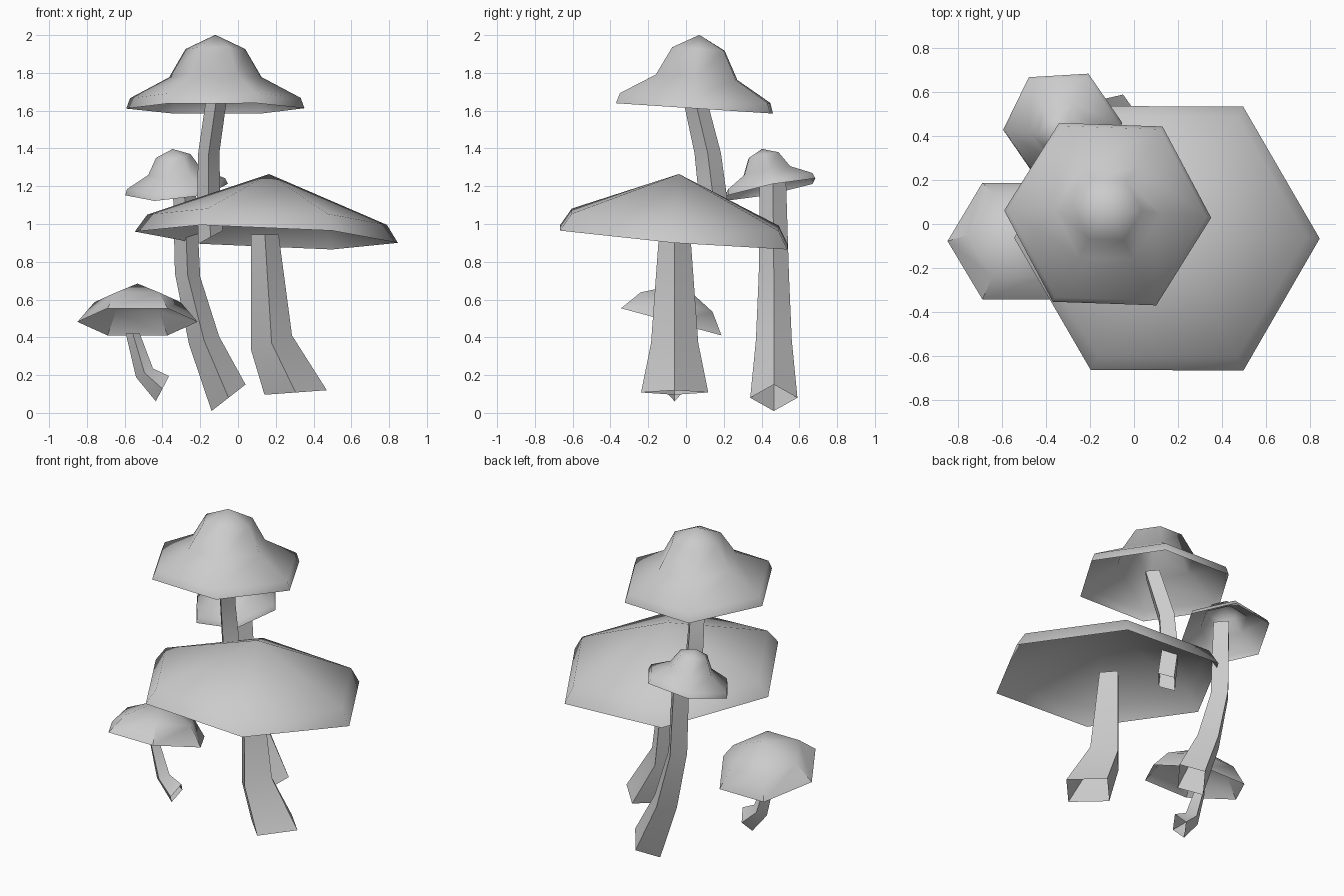
import bpy, bmesh, math
from mathutils import Vector, Matrix

if "Cube" in bpy.data.objects:
    bpy.data.objects.remove(bpy.data.objects["Cube"])

grey = bpy.data.materials.new("soft_grey")
grey.use_nodes = True
COLOUR = (0.6, 0.6, 0.6, 1)
grey.diffuse_color = COLOUR
grey.node_tree.nodes["Principled BSDF"].inputs["Base Color"].default_value = COLOUR


def loft(name, rings, tip=None, smooth_angle=180, outward=True):
    """Bridge equal rings of points into an open shell, optionally closed at a tip."""
    bm = bmesh.new()
    loops = [[bm.verts.new(p) for p in ring] for ring in rings]
    n = len(loops[0])
    for low, high in zip(loops, loops[1:]):
        for i in range(n):
            j = (i + 1) % n
            bm.faces.new((low[i], low[j], high[j], high[i]))
    if tip is not None:
        top = bm.verts.new(tip)
        for i in range(n):
            bm.faces.new((loops[-1][i], loops[-1][(i + 1) % n], top))
    mesh = bpy.data.meshes.new(name)
    bm.to_mesh(mesh)
    bm.free()
    mesh.materials.append(grey)
    obj = bpy.data.objects.new(name, mesh)
    bpy.context.collection.objects.link(obj)
    bpy.ops.object.select_all(action='DESELECT')
    obj.select_set(True)
    bpy.context.view_layer.objects.active = obj
    if smooth_angle >= 180:
        bpy.ops.object.shade_smooth()
    else:
        bpy.ops.object.shade_smooth_by_angle(angle=math.radians(smooth_angle))
    return obj


def cap(name, centre, slope, profile, height, scale=1, turn=0, smooth_angle=180):
    """Hollow six-sided cap: profile of (radius, height), tilted by the rim slope."""
    normal = Vector((-slope[0], -slope[1], 1)).normalized()
    tilt = Vector((0, 0, 1)).rotation_difference(normal).to_matrix().to_4x4()
    place = Matrix.Translation(centre) @ tilt @ Matrix.Scale(scale, 4)
    angles = [math.radians(turn + 60 * i) for i in range(6)]
    rings = [[place @ Vector((r * math.cos(a), r * math.sin(a), h)) for a in angles]
             for r, h in profile]
    return loft(name, rings, place @ Vector((0, 0, height)), smooth_angle)


def stem(name, sections):
    """Four-sided bent stem: each section is centre, (half x, rise), half y."""
    rings = []
    for centre, (hx, hz), hy in sections:
        c = Vector(centre)
        across, deep = Vector((hx, 0, hz)), Vector((0, hy, 0))
        rings.append([c + across, c + deep, c - across, c - deep])
    return loft(name, rings, smooth_angle=60)


BELL = [(0.472, 0), (0.452, 0.055), (0.245, 0.165), (0.158, 0.315)]

# Wide mushroom
cap("wide_cap", (0.15, -0.065, 0.93), (-0.043, -0.083),
    [(0.697, 0), (0.635, 0.093)], 0.336)
stem("wide_stem", [((0.305, -0.06, 0.108), (0.165, 0.012), 0.178),
                   ((0.178, -0.06, 0.37), (0.108, 0.04), 0.125),
                   ((0.142, -0.06, 0.945), (0.073, 0), 0.083)])

# Tall mushroom growing through the wide cap
cap("tall_cap", (-0.12, 0.045, 1.612), (0, -0.066), BELL, 0.39, turn=-2)
stem("tall_stem", [((-0.145, 0.125, 0.93), (0.065, 0.035), 0.07),
                   ((-0.155, 0.145, 1.12), (0.062, 0.01), 0.075),
                   ((-0.155, 0.115, 1.375), (0.056, 0), 0.07),
                   ((-0.11, 0.04, 1.69), (0.055, 0), 0.062)])

# Back mushroom with a long curved stem
cap("back_cap", (-0.325, 0.445, 1.182), (0.1, 0.2), BELL, 0.38, scale=0.58, turn=4)
stem("back_stem", [((-0.05, 0.465, 0.08), (0.09, 0.07), 0.125),
                   ((-0.18, 0.465, 0.385), (0.08, 0.02), 0.095),
                   ((-0.267, 0.465, 0.73), (0.067, -0.01), 0.08),
                   ((-0.285, 0.46, 1.22), (0.06, 0), 0.07)])

# Small tilted mushroom
cap("small_cap", (-0.532, -0.078, 0.482), (0, -0.27),
    [(0.318, 0), (0.228, 0.108)], 0.21, smooth_angle=35)
stem("small_stem", [((-0.4, -0.06, 0.128), (0.035, 0.067), 0.06),
                    ((-0.495, -0.06, 0.212), (0.045, 0.023), 0.045),
                    ((-0.557, -0.06, 0.42), (0.037, 0), 0.037)])
